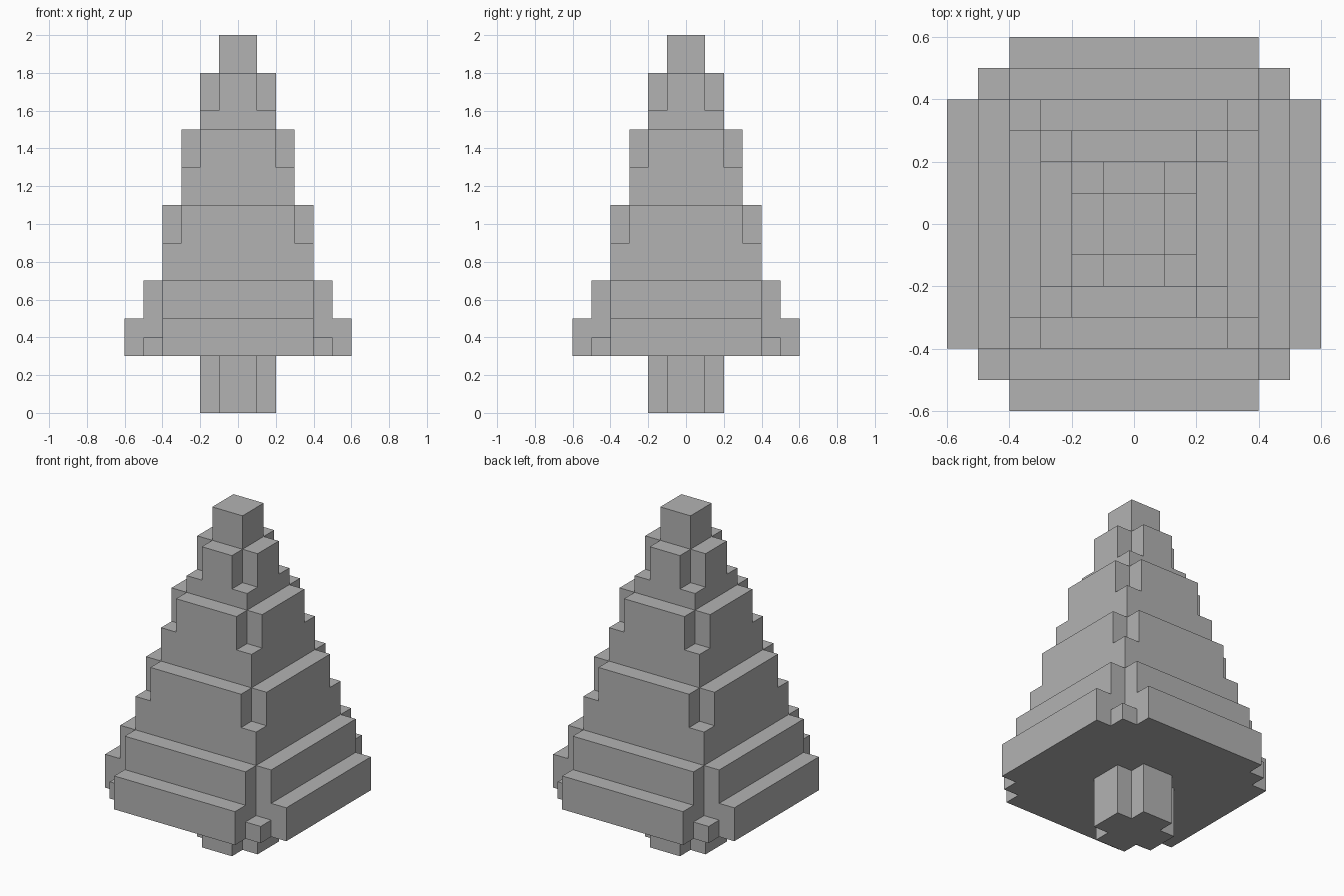
import bpy, bmesh

cube = bpy.data.objects.get("Cube")
if cube:
    bpy.data.objects.remove(cube, do_unlink=True)

grey = bpy.data.materials.new("plain_grey")
grey.use_nodes = True
colour = (0.45, 0.45, 0.45, 1.0)
grey.diffuse_color = colour
grey.node_tree.nodes["Principled BSDF"].inputs["Base Color"].default_value = colour


def square(half):
    return [(half, half)]


def cross(reach, half):
    return [(reach, -half), (reach, half), (half, half)]


def part(name, *slabs):
    """Stack prisms; each slab is (quarter outline, bottom, top)."""
    bm = bmesh.new()
    for quarter, bottom, top in slabs:
        outline, pts = [], quarter
        for _ in range(4):
            outline += pts
            pts = [(-y, x) for x, y in pts]
        base = bm.faces.new([bm.verts.new((x, y, bottom)) for x, y in outline])
        grown = bmesh.ops.extrude_face_region(bm, geom=[base], use_keep_orig=True)
        lifted = [v for v in grown["geom"] if isinstance(v, bmesh.types.BMVert)]
        bmesh.ops.translate(bm, verts=lifted, vec=(0, 0, top - bottom))
    bmesh.ops.recalc_face_normals(bm, faces=bm.faces)
    mesh = bpy.data.meshes.new(name)
    bm.to_mesh(mesh)
    bm.free()
    mesh.materials.append(grey)
    bpy.context.collection.objects.link(bpy.data.objects.new(name, mesh))


# Trunk
part("trunk", (cross(0.2, 0.1), 0, 0.3))

# Lowest boughs: wide cross with small corner blocks, narrower cross above
skirt = [(0.6, -0.4), (0.6, 0.4), (0.5, 0.4), (0.5, 0.5), (0.4, 0.5)]
part("foliage_base", (skirt, 0.3, 0.4), (cross(0.6, 0.4), 0.4, 0.5),
     (cross(0.5, 0.4), 0.5, 0.7))

# Middle tiers: square block with its corners notched at the top
for name, half, bottom, notch, top in (
        ("foliage_lower", 0.4, 0.7, 0.9, 1.1),
        ("foliage_middle", 0.3, 1.1, 1.3, 1.5),
        ("foliage_upper", 0.2, 1.5, 1.6, 1.8)):
    part(name, (square(half), bottom, notch), (cross(half, half - 0.1), notch, top))

# Tip
part("foliage_tip", (square(0.1), 1.8, 2.0))
